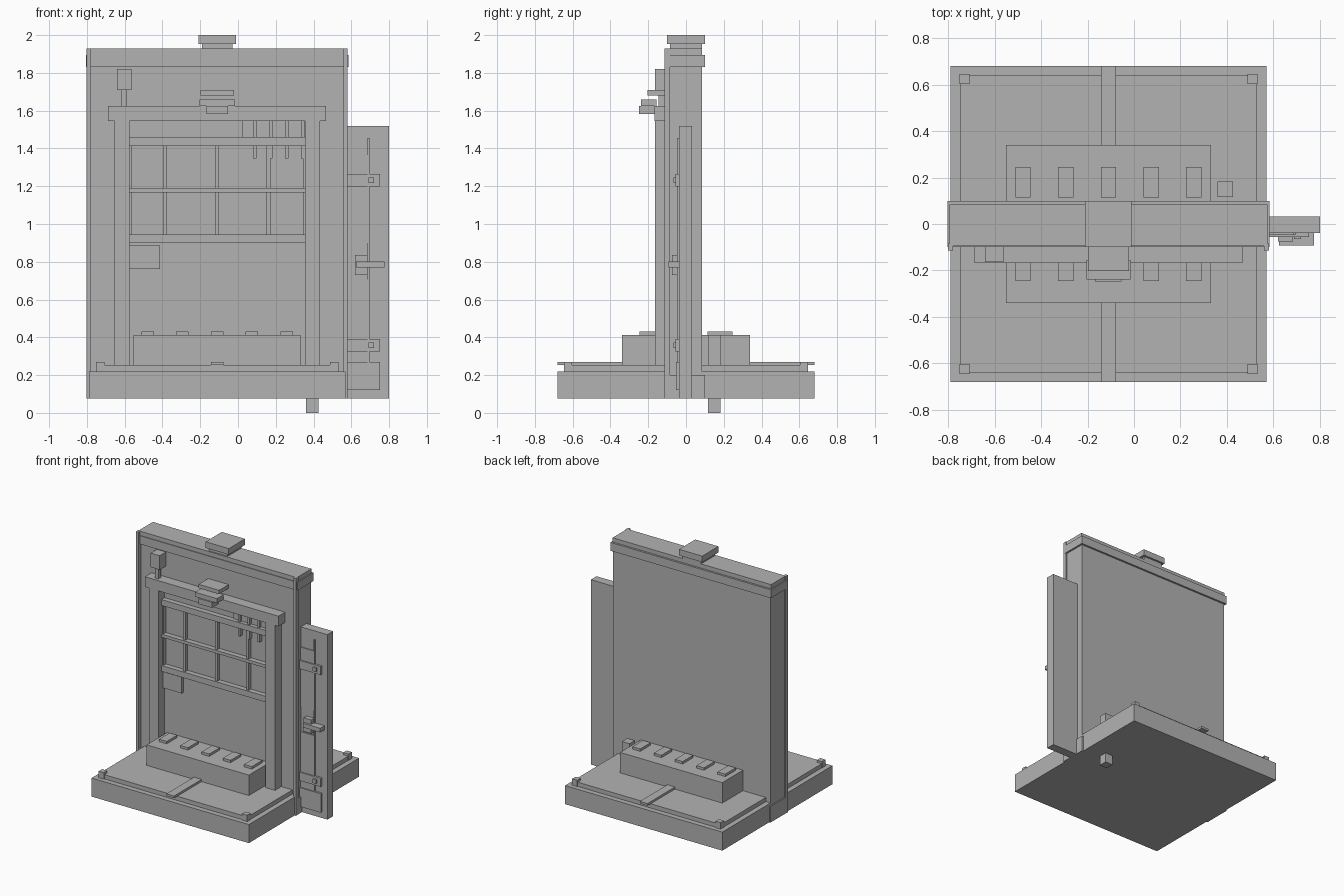
import bpy

old = bpy.data.objects.get("Cube")
if old:
    bpy.data.objects.remove(old, do_unlink=True)

grey = bpy.data.materials.new("plain grey")
grey.use_nodes = True
grey.diffuse_color = (.45, .45, .45, 1)
grey.node_tree.nodes["Principled BSDF"].inputs["Base Color"].default_value = grey.diffuse_color

# Shared levels and planes that the parts are built from
MIDDLE = -.11
BASE_HALF = .68
FLOOR_HALF = BASE_HALF - .04
GROUND, SLAB_TOP, FLOOR_TOP, STEP_TOP = .075, .22, .253, .413
WALL_TOP, ROOF = 1.9, 1.928
WALL_HALF = .085
STEP_HALF = .34
LINTEL_BOTTOM, LINTEL_TOP = 1.545, 1.625
DOOR_FRONT, DOOR_BACK = -.038, .032
JAMB = .57


def block(name, x, y, z):
    """Axis-aligned block given by its two ends on each axis."""
    bpy.ops.mesh.primitive_cube_add(size=1, location=[sum(ends) / 2 for ends in (x, y, z)])
    part = bpy.context.object
    part.name = name
    part.scale = [abs(end - start) for start, end in (x, y, z)]
    bpy.ops.object.transform_apply(location=False, rotation=False, scale=True)
    part.data.materials.append(grey)


def around(centre, half):
    return centre - half, centre + half


def on_wall(name, x, z, depth):
    """Block standing out from the front face of the wall."""
    block(name, x, (-WALL_HALF - depth, -WALL_HALF), z)


def on_door(name, x, z, depth):
    """Block standing out from the front face of the side door."""
    block(name, x, (DOOR_FRONT - depth, DOOR_FRONT), z)


# Base slab, raised floor and corner studs
block("base_slab", around(MIDDLE, BASE_HALF), around(0, BASE_HALF), (GROUND, SLAB_TOP))
block("floor_plate", around(MIDDLE, FLOOR_HALF), around(0, FLOOR_HALF), (SLAB_TOP, FLOOR_TOP))
for side in (-1, 1):
    for end in (-1, 1):
        block("corner_stud", around(MIDDLE + side * .62, .022), around(end * .625, .021),
              (SLAB_TOP, .27))

# Path strips, step block and its pads, on both sides of the wall
block("step_block", around(MIDDLE, .442), around(0, STEP_HALF), (FLOOR_TOP, STEP_TOP))
for side in (-1, 1):
    block("path_strip", around(MIDDLE, .033), (side * STEP_HALF, side * BASE_HALF),
          (FLOOR_TOP, .27))
    for place in range(-2, 3):
        block("step_pad", around(MIDDLE + place * .184, .033), around(side * .18, .065),
              (STEP_TOP, .432))

# Post that passes down through the base
block("ground_post", around(.393, .033), around(.15, .033), (0, STEP_TOP))

# Wall, plinth, cornice, edge strips and cap
block("wall", around(MIDDLE, BASE_HALF), around(0, WALL_HALF), (GROUND, WALL_TOP))
block("plinth", around(MIDDLE, .69), around(0, .1), (GROUND, .2))
block("cornice", around(MIDDLE, .694), around(0, .1), (1.83, 1.895))
block("top_slab", around(MIDDLE, .685), (-.095, WALL_HALF), (WALL_TOP - .01, ROOF))
for side in (-1, 1):
    on_wall("edge_strip", around(MIDDLE + side * BASE_HALF, .011), (GROUND, ROOF), .03)
block("cap_neck", around(MIDDLE, .08), around(0, WALL_HALF), (ROOF, 1.952))
block("cap", around(MIDDLE, .1), around(0, .1), (1.952, 2))

# Front surround
for side in (-1, 1):
    on_wall("frame_post", around(MIDDLE + side * .504, .04), (FLOOR_TOP, LINTEL_BOTTOM), .078)
on_wall("lintel", around(MIDDLE, .577), (LINTEL_BOTTOM, LINTEL_TOP), .083)

# Window rails and bars
opening = around(MIDDLE, .464)
for height, half in ((1.437, .023), (1.178, .012), (.922, .023)):
    on_wall("window_rail", opening, around(height, half), .04)
for place in (-.464, -.276, 0, .272, .464):
    on_wall("window_bar", around(MIDDLE + place, .01), (.92, 1.44), .028)

# Hanging tools below the lintel
on_wall("tool_plate", (.025, opening[1]), (1.45, LINTEL_BOTTOM), .01)
for place in range(4):
    on_wall("hanging_tool", around(.088 + place * .085, .009), (1.347, LINTEL_BOTTOM), .03)

# Notice board and lantern
on_wall("notice_board", (opening[0], -.413), (.762, .887), .02)
block("lantern_stem", around(-.602, .015), around(-.13, .015), (LINTEL_TOP, 1.71))
on_wall("lantern", around(-.602, .039), (1.71, 1.82), .078)

# Crest blocks above the opening
on_wall("crest_top", around(MIDDLE, .088), (1.68, 1.71), .118)
block("crest_middle", around(MIDDLE, .095), (-.238, -.155), (LINTEL_TOP, 1.66))
block("crest_bottom", around(MIDDLE, .057), (-.248, -.16), (1.582, LINTEL_TOP))

# Side door with panels, rod, hinges and latch
block("side_door", (JAMB, .8), (DOOR_FRONT, DOOR_BACK), (GROUND, 1.52))
for height in ((.9, 1.365), (.27, .705)):
    on_door("door_panel", (JAMB, .685), height, .007)
on_door("kick_plate", (JAMB, .753), (.122, .27), .015)
on_door("door_rod", (.685, .696), (.26, 1.455), .01)
for height in (1.232, .358):
    on_door("hinge_strap", (JAMB, .753), around(height, .033), .017)
    on_door("hinge_bolt", around(.705, .015), around(height, .015), .027)
on_door("latch_plate", (.62, .685), (.73, .837), .037)
on_door("latch_handle", (.625, .775), (.77, .802), .054)
